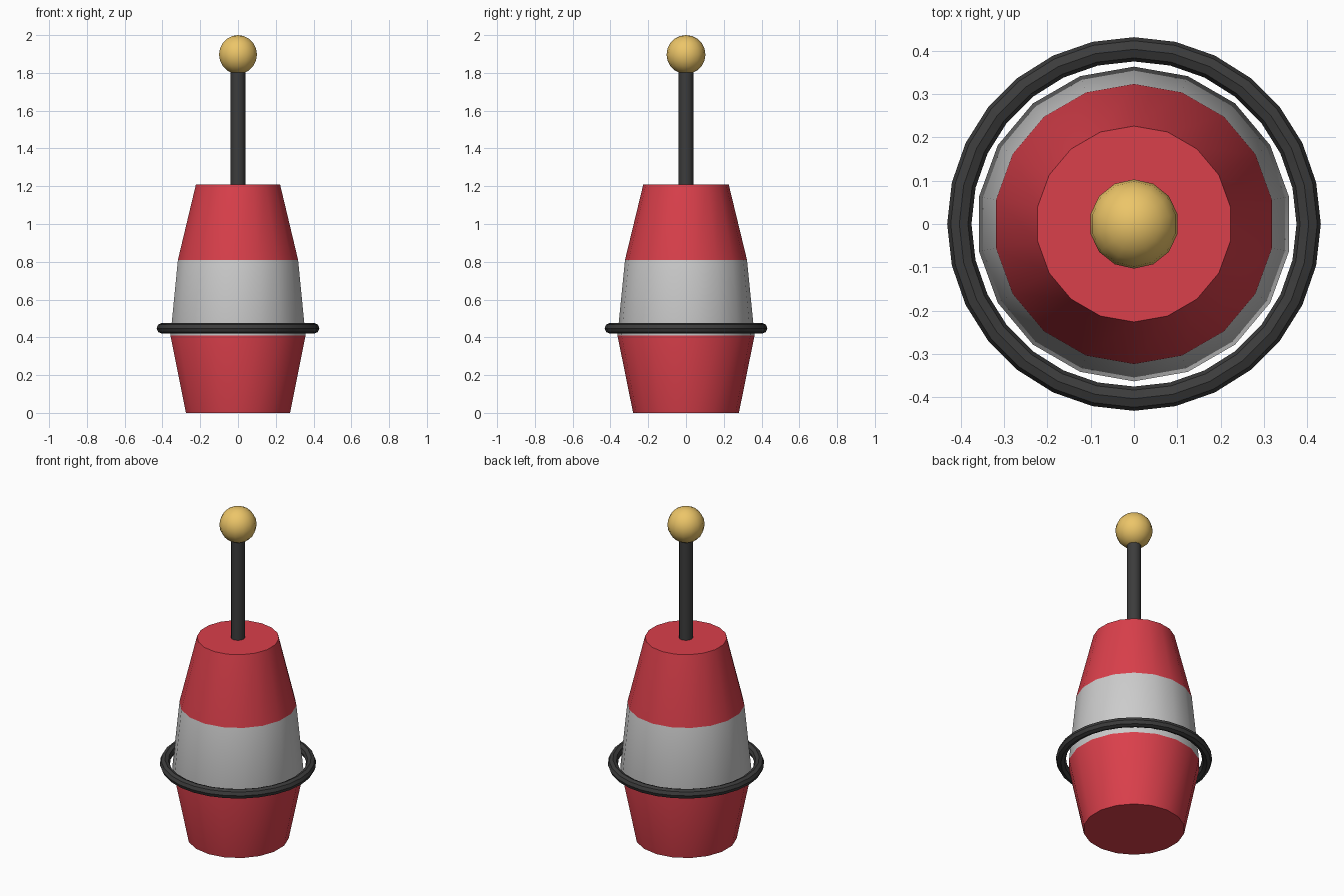
import bpy
import bmesh
from math import sin, cos, pi, radians

if "Cube" in bpy.data.objects:
    bpy.data.objects.remove(bpy.data.objects["Cube"])


def material(name, rgb):
    m = bpy.data.materials.new(name)
    m.diffuse_color = (*rgb, 1)
    m.use_nodes = True
    m.node_tree.nodes["Principled BSDF"].inputs["Base Color"].default_value = m.diffuse_color
    return m


RED = material("red_paint", (0.70, 0.05, 0.07))
GREY = material("grey_paint", (0.52, 0.52, 0.52))
DARK = material("dark_rubber", (0.045, 0.045, 0.045))
GOLD = material("lamp_yellow", (0.84, 0.56, 0.14))


def lathe(name, profile, sides, mats, closed=False):
    """Spin (radius, z) points round z, first vertex on +y; one material per band."""
    bm = bmesh.new()

    def ring(r, z):
        if r < 1e-6:
            return [bm.verts.new((0, 0, z))] * sides
        return [bm.verts.new((-r * sin(2 * pi * i / sides), r * cos(2 * pi * i / sides), z))
                for i in range(sides)]

    rings = [ring(r, z) for r, z in profile]
    pairs = list(zip(rings, rings[1:]))
    if closed:
        pairs.append((rings[-1], rings[0]))
    for k, (a, b) in enumerate(pairs):
        for i in range(sides):
            j = (i + 1) % sides
            corners = list(dict.fromkeys((a[i], a[j], b[j], b[i])))
            bm.faces.new(corners).material_index = min(k, len(mats) - 1)
    if not closed:
        for end, idx in ((rings[0], 0), (rings[-1], len(mats) - 1)):
            if end[0] is not end[1]:
                bm.faces.new(end).material_index = idx
    bmesh.ops.recalc_face_normals(bm, faces=bm.faces)
    for f in bm.faces:
        f.smooth = True
    me = bpy.data.meshes.new(name)
    bm.to_mesh(me)
    bm.free()
    me.set_sharp_from_angle(angle=radians(40))
    for m in mats:
        me.materials.append(m)
    ob = bpy.data.objects.new(name, me)
    bpy.context.collection.objects.link(ob)
    return ob


# Tapered float body: red, grey, red bands
lathe("float_body", [(0.28, 0), (0.363, 0.41), (0.323, 0.81), (0.226, 1.21)], 18,
      [RED, GREY, RED])

# Mast standing on the body
lathe("mast", [(0.039, 1.19), (0.039, 1.84)], 12, [DARK])

# Ball on top of the mast
R, ZC, N = 0.103, 1.897, 10
lathe("top_ball", [(R * sin(pi * i / N), ZC - R * cos(pi * i / N)) for i in range(N + 1)],
      14, [GOLD])

# Loose bumper ring round the waist
lathe("bumper_ring", [(0.403 + 0.028 * cos(2 * pi * i / 8), 0.448 + 0.028 * sin(2 * pi * i / 8))
                      for i in range(8)], 28, [DARK], closed=True)
bpy.context.view_layer.update()
